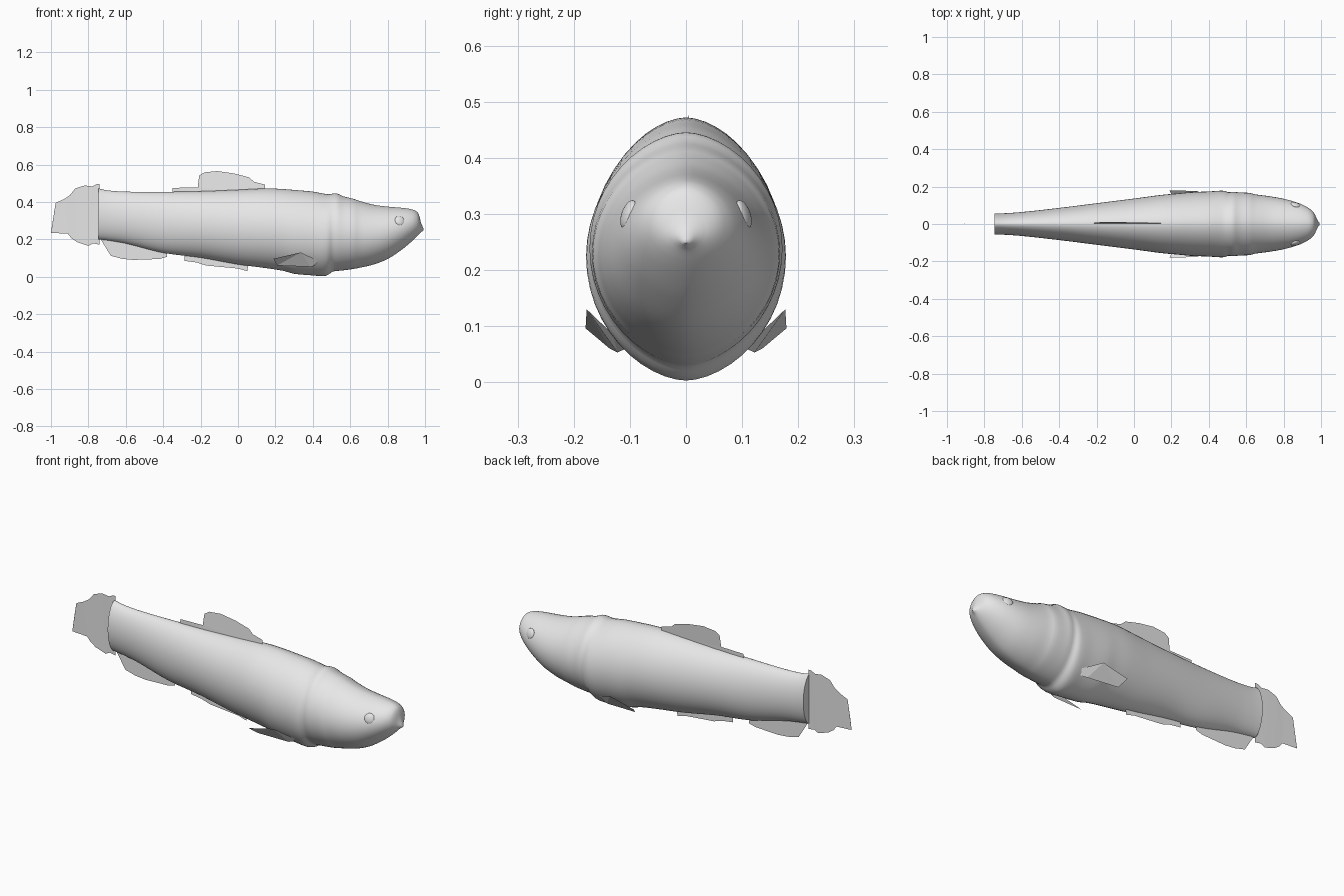
import bpy, bmesh, math
from mathutils import Vector

if "Cube" in bpy.data.objects:
    bpy.data.objects.remove(bpy.data.objects["Cube"])

grey = bpy.data.materials.new("fish grey")
grey.diffuse_color = (0.8, 0.8, 0.8, 1)
grey.use_nodes = True
grey.node_tree.nodes["Principled BSDF"].inputs["Base Color"].default_value = grey.diffuse_color


def finish(name, bm, angle=None):
    mesh = bpy.data.meshes.new(name)
    bm.to_mesh(mesh)
    bm.free()
    mesh.materials.append(grey)
    ob = bpy.data.objects.new(name, mesh)
    bpy.context.collection.objects.link(ob)
    if angle:
        bpy.ops.object.select_all(action='DESELECT')
        ob.select_set(True)
        bpy.context.view_layer.objects.active = ob
        bpy.ops.object.shade_smooth_by_angle(angle=math.radians(angle))
    return ob


# Body stations: x, top z, bottom z, half width
STATIONS = [
    (-0.745, 0.472, 0.200, 0.056), (-0.70, 0.462, 0.195, 0.057),
    (-0.60, 0.455, 0.178, 0.064), (-0.40, 0.454, 0.128, 0.086),
    (-0.20, 0.457, 0.102, 0.111), (0.0, 0.465, 0.066, 0.136),
    (0.15, 0.472, 0.046, 0.156), (0.24, 0.469, 0.032, 0.164),
    (0.30, 0.464, 0.016, 0.170), (0.40, 0.455, 0.007, 0.174),
    (0.46, 0.444, 0.003, 0.178), (0.485, 0.441, 0.012, 0.177),
    (0.505, 0.444, 0.027, 0.170), (0.53, 0.445, 0.031, 0.172),
    (0.56, 0.431, 0.034, 0.169), (0.62, 0.416, 0.042, 0.166),
    (0.645, 0.407, 0.047, 0.159), (0.72, 0.386, 0.064, 0.149),
    (0.80, 0.375, 0.095, 0.135), (0.88, 0.368, 0.148, 0.112),
    (0.93, 0.360, 0.190, 0.088), (0.955, 0.349, 0.214, 0.068),
    (0.968, 0.330, 0.228, 0.050), (0.978, 0.290, 0.238, 0.026),
    (0.993, 0.256, 0.248, 0.003),
]


def station(x):
    """Smoothly interpolated top, bottom and half width at x."""
    s = STATIONS
    i = max(j for j in range(len(s) - 1) if s[j][0] <= x)
    t = (x - s[i][0]) / (s[i + 1][0] - s[i][0])

    def slope(j, k):
        a, b = max(j - 1, 0), min(j + 1, len(s) - 1)
        return (s[b][k] - s[a][k]) / (s[b][0] - s[a][0])

    h = s[i + 1][0] - s[i][0]
    return [(2*t**3 - 3*t**2 + 1) * s[i][k] + (t**3 - 2*t**2 + t) * h * slope(i, k)
            + (3*t**2 - 2*t**3) * s[i + 1][k] + (t**3 - t**2) * h * slope(i + 1, k)
            for k in (1, 2, 3)]


# Body: lofted almond-shaped sections
N = 48
bm = bmesh.new()
rings = []
xs = []
for a, b in zip(STATIONS, STATIONS[1:]):
    n = max(2, round((b[0] - a[0]) / 0.02))
    xs += [a[0] + (b[0] - a[0]) * j / n for j in range(n)]
for x in xs + [STATIONS[-1][0]]:
    top, bot, w = station(min(x, 0.99299))
    mid, half = (top + bot) / 2, (top - bot) / 2
    ring = []
    for k in range(N):
        a = math.tau * k / N
        y = math.copysign(abs(math.sin(a)) ** 1.15, math.sin(a)) * w
        ring.append(bm.verts.new((x, y, mid + half * math.cos(a))))
    rings.append(ring)
for r, q in zip(rings, rings[1:]):
    for k in range(N):
        bm.faces.new((r[k], r[(k + 1) % N], q[(k + 1) % N], q[k]))
bm.faces.new(rings[0])
bm.faces.new(rings[-1])
bmesh.ops.recalc_face_normals(bm, faces=bm.faces)
finish("body", bm, 50)

# Eyes: shallow domes on the sides of the head
for side, name in ((-1, "eye_right"), (1, "eye_left")):
    x, z = 0.865, 0.30
    top, bot, w = station(x)
    c = (z - (top + bot) / 2) / ((top - bot) / 2)
    y = w * math.sin(math.acos(c)) ** 1.15
    bm = bmesh.new()
    bmesh.ops.create_uvsphere(bm, u_segments=24, v_segments=12, radius=0.027)
    normal = Vector((0.3, side, 0.35)).normalized()
    bmesh.ops.scale(bm, vec=(1, 1, 0.4), verts=bm.verts)
    bmesh.ops.rotate(bm, matrix=normal.to_track_quat('Z', 'Y').to_matrix(), verts=bm.verts)
    bmesh.ops.translate(bm, vec=Vector((x, side * y, z)) - normal * 0.004, verts=bm.verts)
    finish(name, bm, 60)


# Fins: thin flat sheets
def sheet(name, points):
    bm = bmesh.new()
    f = bm.faces.new([bm.verts.new(p) for p in points])
    bmesh.ops.triangulate(bm, faces=[f])
    finish(name, bm)


def median_fin(name, outline, base, lean):
    sheet(name, [(x, 0.002 + lean * abs(z - base), z) for x, z in outline])


median_fin("tail_fin", [
    (-0.74, 0.495), (-0.755, 0.495), (-0.78, 0.483), (-0.82, 0.488), (-0.87, 0.472),
    (-0.90, 0.435), (-0.93, 0.415), (-0.975, 0.395), (-0.99, 0.30), (-1.0, 0.235),
    (-0.91, 0.230), (-0.89, 0.205), (-0.86, 0.185), (-0.80, 0.165), (-0.775, 0.178),
    (-0.74, 0.172)], 0.33, 0.02)
median_fin("dorsal_fin", [
    (-0.35, 0.44), (-0.35, 0.475), (-0.215, 0.478), (-0.208, 0.54), (-0.18, 0.558),
    (-0.11, 0.565), (-0.02, 0.552), (0.06, 0.531), (0.085, 0.508), (0.145, 0.492),
    (0.145, 0.45)], 0.45, 0.07)
median_fin("anal_fin", [
    (-0.74, 0.21), (-0.69, 0.172), (-0.68, 0.112), (-0.64, 0.107), (-0.62, 0.096),
    (-0.56, 0.09), (-0.50, 0.10), (-0.42, 0.095), (-0.38, 0.106), (-0.38, 0.14),
    (-0.60, 0.19)], 0.15, 0)
median_fin("belly_fin", [
    (-0.285, 0.125), (-0.285, 0.085), (-0.22, 0.076), (-0.17, 0.06), (-0.05, 0.05),
    (0.0, 0.044), (0.05, 0.03), (0.055, 0.07)], 0.1, 0)

# Pectoral fins: mirrored six-sided paddles
for side, name in ((-1, "pectoral_fin_right"), (1, "pectoral_fin_left")):
    sheet(name, [(x, side * y, z) for x, y, z in (
        (0.19, 0.179, 0.096), (0.335, 0.177, 0.13), (0.43, 0.13, 0.085),
        (0.43, 0.103, 0.062), (0.39, 0.122, 0.053), (0.21, 0.136, 0.06))])
